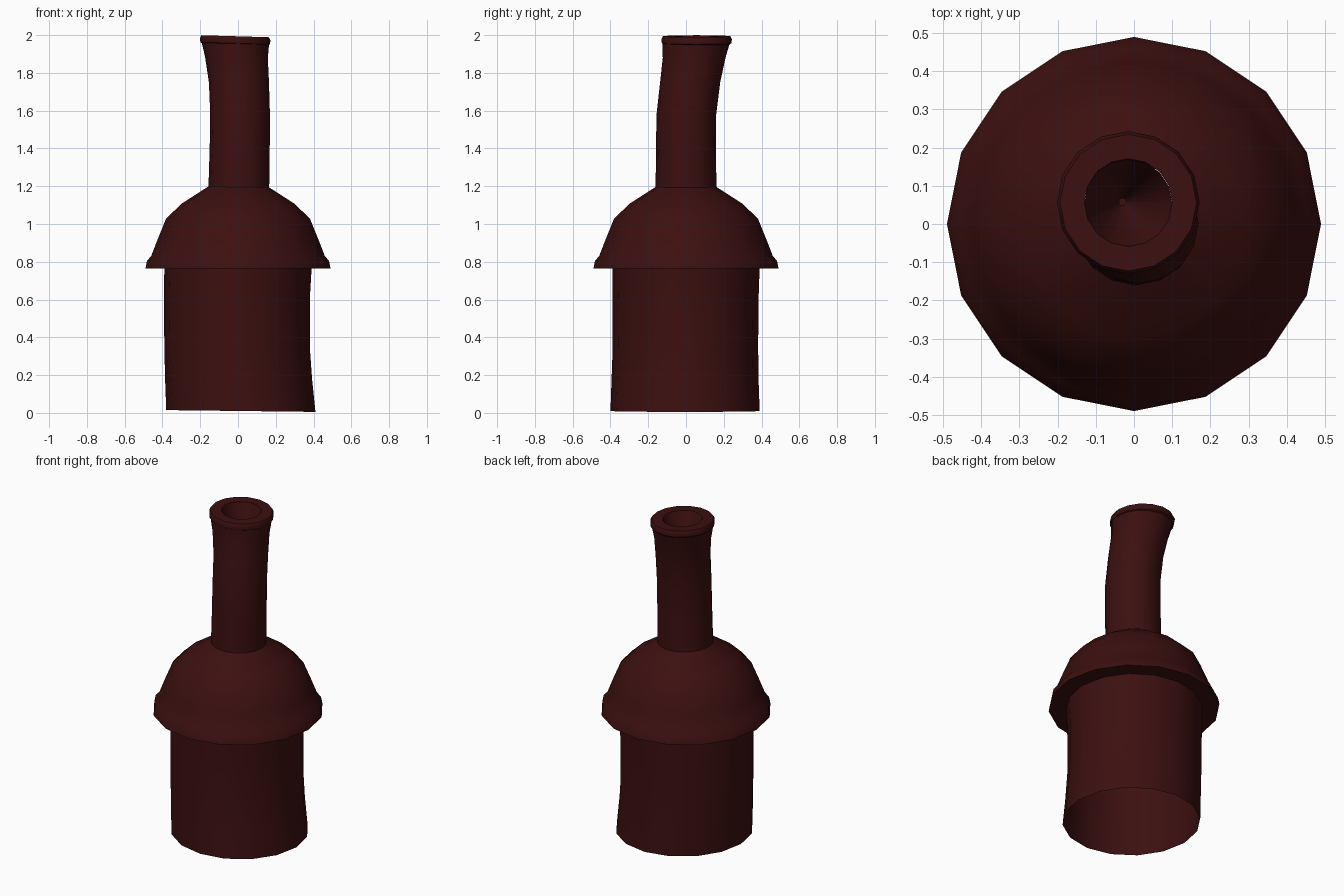
import bpy, bmesh, math

default = bpy.data.objects.get("Cube")
if default:
    bpy.data.objects.remove(default, do_unlink=True)

SIDES = 16
red = bpy.data.materials.new("dark red clay")
red.use_nodes = True
colour = (0.045, 0.005, 0.005, 1)
red.diffuse_color = colour
red.node_tree.nodes["Principled BSDF"].inputs["Base Color"].default_value = colour


def loft(name, rings, angle=40, flip=False):
    """Skin round rings given as (x, y, z, radius, tilt in x)."""
    bm = bmesh.new()
    loops = []
    for x, y, z, r, tilt in rings:
        loop = []
        for i in range(SIDES):
            a = math.tau * i / SIDES
            dx, dy = r * math.cos(a), r * math.sin(a)
            loop.append(bm.verts.new((x + dx, y + dy, z + tilt * dx)))
        loops.append(loop)
    for low, high in zip(loops, loops[1:]):
        for i in range(SIDES):
            j = (i + 1) % SIDES
            bm.faces.new((low[i], low[j], high[j], high[i]))
    if flip:
        bmesh.ops.reverse_faces(bm, faces=bm.faces[:])
    mesh = bpy.data.meshes.new(name)
    bm.to_mesh(mesh)
    bm.free()
    mesh.materials.append(red)
    obj = bpy.data.objects.new(name, mesh)
    bpy.context.collection.objects.link(obj)
    bpy.ops.object.select_all(action="DESELECT")
    obj.select_set(True)
    bpy.context.view_layer.objects.active = obj
    bpy.ops.object.shade_smooth_by_angle(angle=math.radians(angle))
    return obj


# Open lower tube, slightly bent near the foot
loft("lower_tube", [
    (0.015, -0.005, 0.01, 0.395, -0.012),
    (0.003, -0.005, 0.18, 0.389, 0),
    (-0.005, -0.003, 0.35, 0.385, 0),
    (-0.006, -0.002, 0.6, 0.386, 0),
    (0, 0, 0.77, 0.39, 0),
])

# Domed shoulder with a flat underside and a thick lip
dome = [(0.38, 0.765), (0.49, 0.765), (0.482, 0.805), (0.46, 0.83),
        (0.425, 0.92), (0.38, 1.03), (0.295, 1.11), (0.155, 1.2)]
loft("domed_shoulder", [(0, 0, z, r, 0) for r, z in dome])

# Bent neck, flaring towards the mouth
loft("neck", [
    (0.004, 0, 1.18, 0.161, 0),
    (0.009, 0, 1.4, 0.159, 0),
    (0.011, 0.002, 1.58, 0.158, 0),
    (0.005, 0.022, 1.75, 0.159, 0),
    (-0.008, 0.043, 1.88, 0.166, -0.02),
    (-0.014, 0.053, 1.955, 0.178, -0.03),
])

# Rolled mouth rim
rim = [(0.17, 1.947), (0.184, 1.957), (0.187, 1.978), (0.179, 1.994), (0.115, 1.994)]
loft("mouth_rim", [(-0.015, 0.056, z, r, -0.03) for r, z in rim])

# Tapered bore inside the neck
loft("neck_bore", [
    (-0.015, 0.055, 1.994, 0.115, -0.03),
    (-0.03, 0.058, 1.72, 0.01, 0),
    (-0.03, 0.058, 1.72, 0.0005, 0),
])
